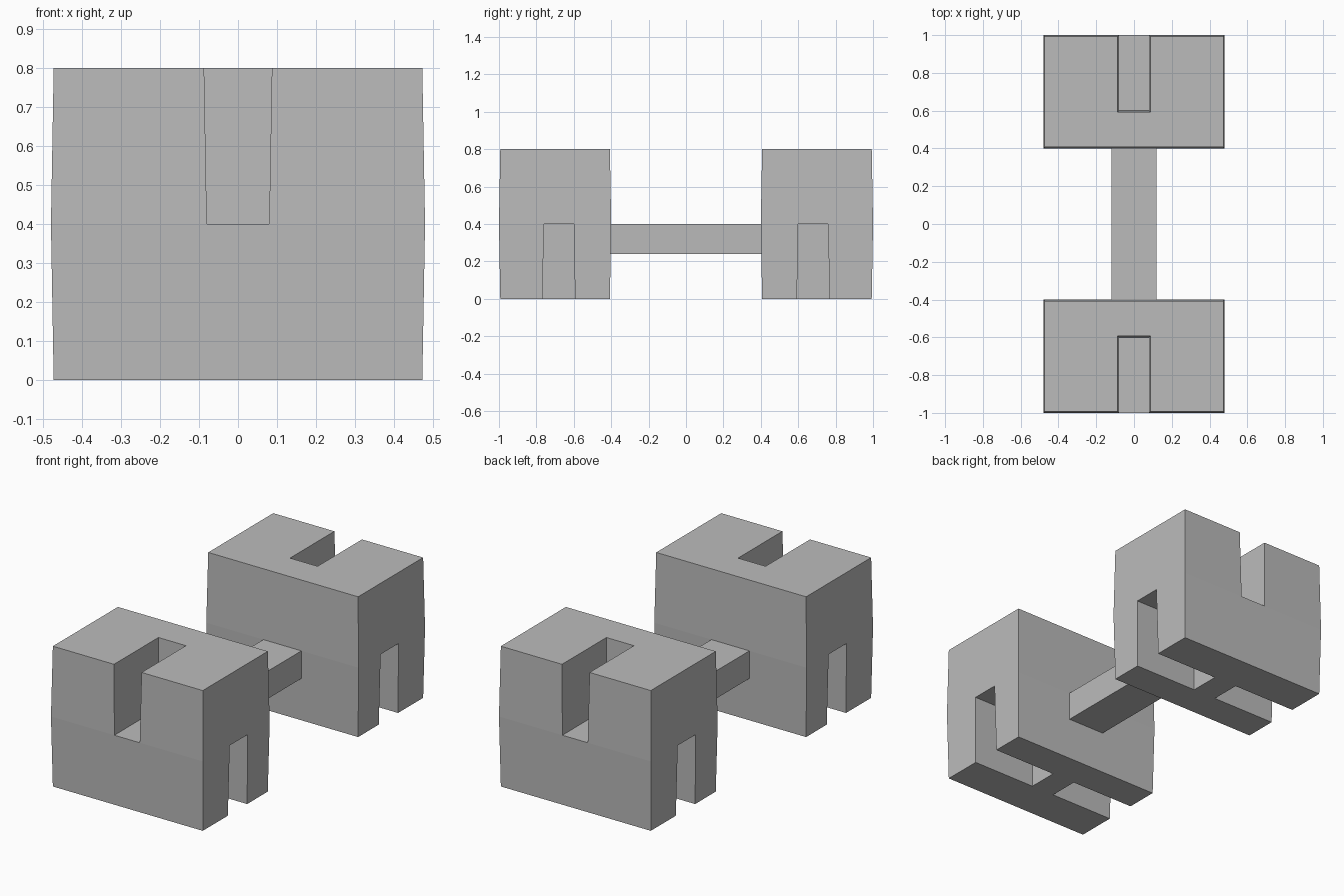
import bpy, bmesh
from mathutils import Vector

if "Cube" in bpy.data.objects:
    bpy.data.objects.remove(bpy.data.objects["Cube"], do_unlink=True)

# One plain material
GREY = bpy.data.materials.new("plain grey")
GREY.use_nodes = True
colour = (0.5, 0.5, 0.5, 1)
GREY.diffuse_color = colour
GREY.node_tree.nodes["Principled BSDF"].inputs["Base Color"].default_value = colour

MID, TOP, DRAFT = 0.4, 0.8, 0.0175   # parting height, full height, wall slope
X, W = 0.48, 0.08                    # half widths of block and slot
IN, S1, S2, OUT = 0.4, 0.6, 0.76, 1.0  # inner face, slot edges, outer face


def inset(outline, d):
    """Shrink a counter-clockwise right-angled outline by d."""
    pts = [Vector(p) for p in outline]
    result = []
    for i, p in enumerate(pts):
        a = (p - pts[i - 1]).normalized()
        b = (pts[(i + 1) % len(pts)] - p).normalized()
        result.append(p + d * Vector((-a.y - b.y, a.x + b.x)))
    return result


def add_face(bm, points, z, sign, up=True):
    verts = [bm.verts.new((sign * x, sign * y, z)) for x, y in points]
    bm.faces.new(verts if up else verts[::-1])


def add_drafted(bm, outline, z_from, z_to, sign):
    """Sloped walls from the parting plane to an end, closed by a cap there."""
    up = z_to > z_from
    end = inset(outline, abs(z_to - z_from) * DRAFT)
    base = [bm.verts.new((sign * x, sign * y, z_from)) for x, y in outline]
    cap = [bm.verts.new((sign * x, sign * y, z_to)) for x, y in end]
    for i in range(len(base)):
        j = (i + 1) % len(base)
        quad = [base[i], base[j], cap[j], cap[i]]
        bm.faces.new(quad if up else quad[::-1])
    bm.faces.new(cap if up else cap[::-1])


def finish(bm, name):
    bmesh.ops.remove_doubles(bm, verts=bm.verts, dist=0.0001)
    mesh = bpy.data.meshes.new(name)
    bm.to_mesh(mesh)
    bm.free()
    mesh.materials.append(GREY)
    bpy.context.collection.objects.link(bpy.data.objects.new(name, mesh))


def rect(x0, x1, y0, y1):
    return [(x0, y0), (x1, y0), (x1, y1), (x0, y1)]


# End blocks: side slots in the lower half, one end slot in the upper half
lower = [(-X, IN), (X, IN), (X, S1), (W, S1), (W, S2), (X, S2),
         (X, OUT), (-X, OUT), (-X, S2), (-W, S2), (-W, S1), (-X, S1)]
upper = [(-X, IN), (X, IN), (X, OUT), (W, OUT),
         (W, S1), (-W, S1), (-W, OUT), (-X, OUT)]
for name, sign in (("back_block", 1), ("front_block", -1)):
    bm = bmesh.new()
    add_drafted(bm, lower, MID, 0, sign)
    add_drafted(bm, upper, MID, TOP, sign)
    add_face(bm, rect(-W, W, S1, OUT), MID, sign)            # end slot floor
    for x0, x1 in ((-X, -W), (W, X)):                        # side slot ceilings
        add_face(bm, rect(x0, x1, S1, S2), MID, sign, up=False)
    finish(bm, name)

# Connecting bar
bm = bmesh.new()
bar = rect(-0.12, 0.12, -0.407, 0.407)
add_drafted(bm, bar, MID, 0.24, 1)
add_face(bm, bar, MID, 1)
finish(bm, "connecting_bar")
